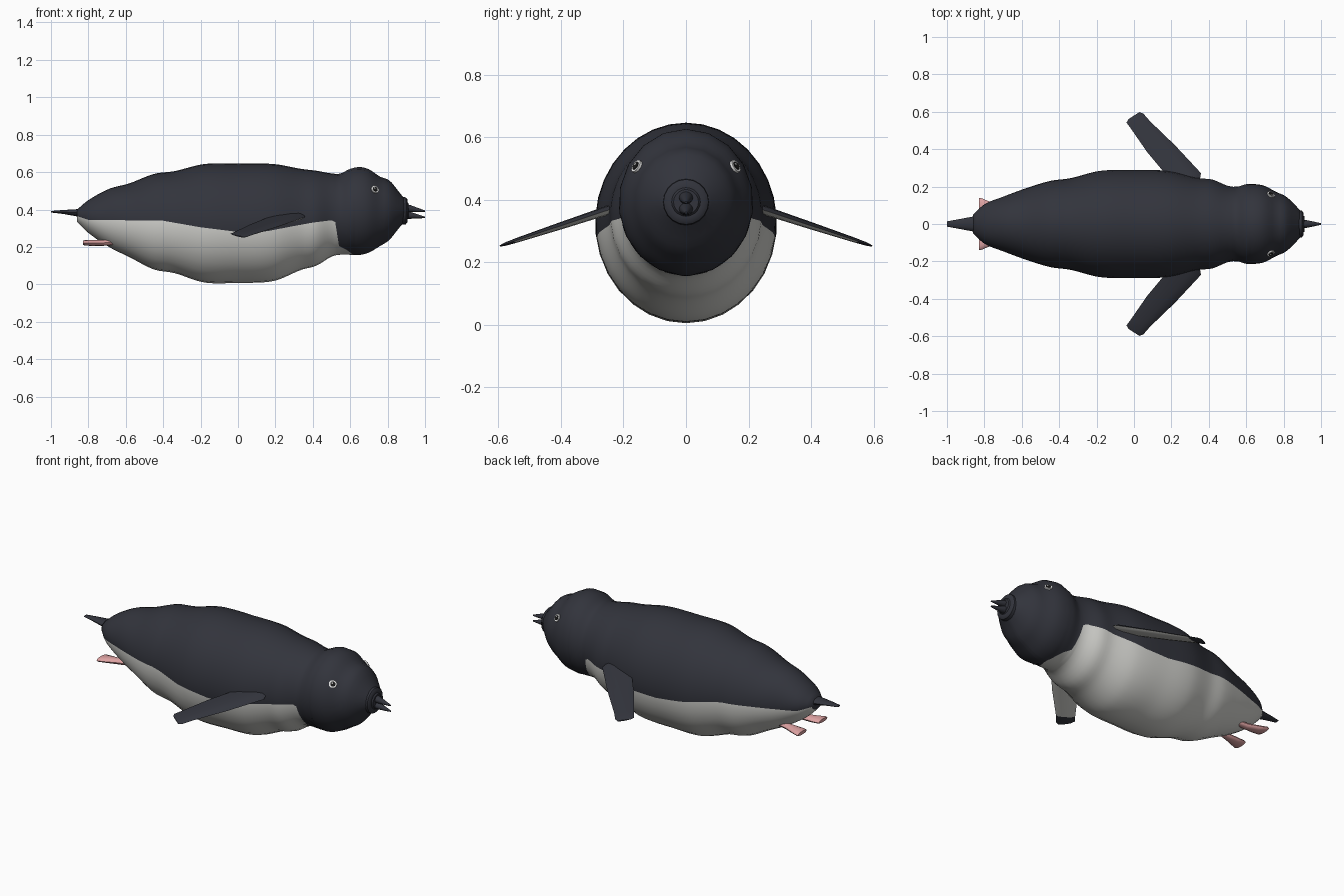
import bpy, bmesh, math
from mathutils import Vector

cube = bpy.data.objects.get("Cube")
if cube:
    bpy.data.objects.remove(cube, do_unlink=True)


def material(name, rgb):
    m = bpy.data.materials.new(name)
    m.use_nodes = True
    m.diffuse_color = (*rgb, 1)
    m.node_tree.nodes["Principled BSDF"].inputs["Base Color"].default_value = (*rgb, 1)
    return m


DARK = material("slate_black", (0.032, 0.034, 0.045))
WHITE = material("belly_white", (0.64, 0.64, 0.61))
PINK = material("foot_pink", (0.72, 0.36, 0.36))
EYE_WHITE = material("eye_white", (0.85, 0.85, 0.85))
PUPIL = material("pupil_black", (0.01, 0.01, 0.01))


def loft(name, rings, mats, rule=None, angle=40):
    """Skin a row of closed rings; rule(ring, side) picks the material slot."""
    bm = bmesh.new()
    rows = [[bm.verts.new(p) for p in ring] for ring in rings]
    n = len(rows[0])
    for i in range(len(rows) - 1):
        for j in range(n):
            k = (j + 1) % n
            f = bm.faces.new((rows[i][j], rows[i][k], rows[i + 1][k], rows[i + 1][j]))
            f.material_index = rule(i, j) if rule else 0
    bm.faces.new(rows[0])
    bm.faces.new(rows[-1])
    bmesh.ops.recalc_face_normals(bm, faces=bm.faces[:])
    mesh = bpy.data.meshes.new(name)
    bm.to_mesh(mesh)
    bm.free()
    for m in mats:
        mesh.materials.append(m)
    ob = bpy.data.objects.new(name, mesh)
    bpy.context.collection.objects.link(ob)
    bpy.ops.object.select_all(action='DESELECT')
    ob.select_set(True)
    bpy.context.view_layer.objects.active = ob
    bpy.ops.object.shade_smooth_by_angle(angle=math.radians(angle))
    return ob


def ellipse(x, y, z, ry, rz, n=12):
    return [(x, y + ry * math.cos(math.tau * j / n), z + rz * math.sin(math.tau * j / n))
            for j in range(n)]


def sample(table, x, smooth=True):
    """Interpolate the rows of a table whose first column is x."""
    i = max(k for k in range(len(table) - 1) if table[k][0] <= x or k == 0)
    a, b = table[i], table[i + 1]
    w = b[0] - a[0]
    t = min(max((x - a[0]) / w, 0), 1)
    out = []
    for c in range(1, len(a)):
        d = b[c] - a[c]
        if not smooth:
            out.append(a[c] + d * t)
            continue
        p = table[max(i - 1, 0)]
        q = table[min(i + 2, len(table) - 1)]
        ma = (b[c] - p[c]) / (b[0] - p[0]) * w
        mb = (q[c] - a[c]) / (q[0] - a[0]) * w
        out.append(a[c] + ma * t + (3 * d - 2 * ma - mb) * t**2 + (ma + mb - 2 * d) * t**3)
    return out


# Body and head: x, top, bottom, half width
PROFILE = [
    (-.86, .40, .335, .05), (-.80, .45, .275, .105), (-.69, .51, .20, .15),
    (-.58, .54, .145, .19), (-.45, .59, .08, .23), (-.34, .605, .06, .245),
    (-.18, .643, .01, .285), (0, .645, .008, .29), (.19, .643, .018, .283),
    (.34, .617, .078, .247), (.42, .607, .10, .238), (.50, .593, .148, .205),
    (.545, .592, .158, .20), (.60, .617, .158, .213), (.65, .627, .157, .215),
    (.70, .615, .17, .205), (.76, .575, .205, .173), (.81, .555, .238, .15),
    (.86, .495, .30, .105), (.90, .445, .345, .058)]
# Height of the line between dark back and white belly
EDGE = [(-.86, .365), (-.8, .345), (-.4, .34), (-.2, .305), (0, .28), (.15, .283),
        (.3, .312), (.4, .33), (.518, .345), (.54, .205), (.58, .185), (.62, .155),
        (.9, .15)]
BACK, BELLY = 18, 14

xs = [-.86 + .02 * i for i in range(69)] + [.52 + .004 * i for i in range(8)]
xs += [.55 + .01 * i for i in range(9)] + [.64 + .02 * i for i in range(14)]
xs = sorted({round(x, 3) for x in xs})
rings = []
for x in xs:
    top, bottom, ry = sample(PROFILE, x)
    edge = sample(EDGE, x, False)[0]
    zc, rz = (top + bottom) / 2, (top - bottom) / 2
    a = math.asin(max(-.998, min(.998, (edge - zc) / rz)))
    angles = [a + (math.pi - 2 * a) * j / BACK for j in range(BACK)]
    angles += [math.pi - a + (math.pi + 2 * a) * j / BELLY for j in range(BELLY)]
    rings.append([(x, ry * math.cos(t), zc + rz * math.sin(t)) for t in angles])
loft("body", rings, [DARK, WHITE],
     lambda i, j: int(j >= BACK and xs[i] < .62), 60)

# Beak base and the two open halves of the beak
loft("beak_base", [ellipse(x, 0, .393, r, r, 20) for x, r in
                   ((.87, .075), (.897, .072), (.905, .062), (.905, .046), (.912, .04))], [DARK])
for name, z0, z1 in (("upper_beak", .41, .391), ("lower_beak", .373, .358)):
    loft(name, [ellipse(x, 0, z0 + (z1 - z0) * t, r, r * .9) for x, t, r in
                ((.88, 0, .026), (.92, .25, .021), (.96, .65, .013), (1.0, 1, .004))], [DARK])

# Tail
loft("tail", [ellipse(x, 0, z, ry, rz) for x, z, ry, rz in
              ((-.80, .38, .05, .03), (-.87, .383, .038, .018),
               (-.94, .387, .025, .010), (-1.0, .388, .014, .004))], [DARK])

# Flipper stations: leading x, y, trailing x, y, half thickness
FLIPPER = [(.35, .225, .19, .215, .015), (.358, .272, .17, .265, .015),
           (.22, .42, .07, .385, .012), (.085, .55, -.02, .515, .008),
           (.05, .59, -.04, .542, .006), (.028, .598, -.03, .56, .003)]


def flipper(name, side):
    rows = []
    for lx, ly, tx, ty, h in FLIPPER:
        row = []
        for t, k in ((0, 0), (.12, .8), (.35, 1), (.75, .7), (1, 0),
                     (.75, -.7), (.35, -1), (.12, -.8)):
            y = ly + (ty - ly) * t
            row.append((lx + (tx - lx) * t, side * y, .36 - .33 * (y - .27) + h * k))
        rows.append(row)
    # White underside, dark upper side and tip
    loft(name, rows, [DARK, WHITE], lambda i, j: int(j >= 4 and i < 3))


def foot(name, side):
    loft(name, [ellipse(x, side * y, z, ry, rz) for x, y, z, ry, rz in
                ((-.66, .07, .225, .018, .014), (-.72, .075, .222, .024, .016),
                 (-.78, .087, .221, .036, .016), (-.82, .096, .222, .044, .014),
                 (-.83, .097, .222, .041, .010))], [PINK])


def eye(name, side):
    centre = Vector((.732, side * .158, .507))
    normal = Vector((.45, side * .78, .50)).normalized()
    up = Vector((0, 0, 1))
    u = normal.cross(up).normalized()
    v = u.cross(normal)

    def disc(part, du, dv, r, low, high, mat):
        rows = [[centre + u * (du + r * math.cos(math.tau * j / 16))
                 + v * (dv + r * math.sin(math.tau * j / 16)) + normal * d
                 for j in range(16)] for d in (low, high)]
        loft(name + part, rows, [mat])

    disc("_ring", 0, 0, .022, -.004, .004, EYE_WHITE)
    disc("_pupil", 0, 0, .014, 0, .006, PUPIL)
    disc("_glint", .004, .005, .004, .003, .007, EYE_WHITE)


for label, side in (("front", -1), ("back", 1)):
    flipper(label + "_flipper", side)
    foot(label + "_foot", side)
    eye(label + "_eye", side)
